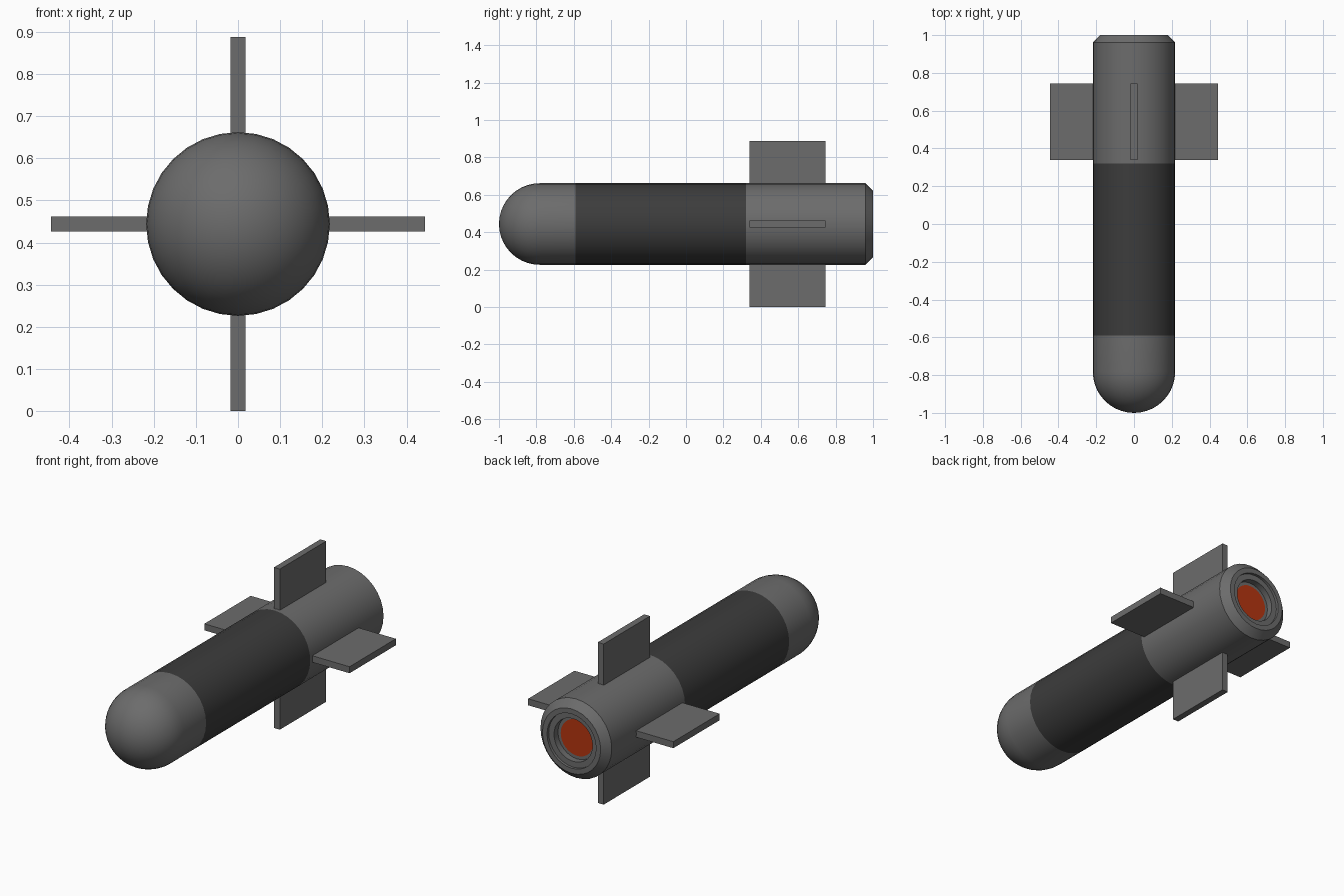
import bpy, bmesh, math
from mathutils import Matrix

if "Cube" in bpy.data.objects:
    bpy.data.objects.remove(bpy.data.objects["Cube"])

CZ = 0.444      # height of the body axis
R = 0.218       # body radius
REACH = 0.444   # fin tip distance from the axis
SIDES = 32


def material(name, rgb):
    m = bpy.data.materials.new(name)
    m.diffuse_color = (*rgb, 1)
    m.use_nodes = True
    m.node_tree.nodes["Principled BSDF"].inputs["Base Color"].default_value = m.diffuse_color
    return m


grey = material("mid_grey", (0.15, 0.15, 0.15))
dark = material("dark_grey", (0.045, 0.045, 0.045))
orange = material("orange_red", (0.46, 0.035, 0.005))


def finish(name, bm, mat, smooth=True):
    bmesh.ops.remove_doubles(bm, verts=bm.verts, dist=1e-5)
    bmesh.ops.recalc_face_normals(bm, faces=bm.faces)
    me = bpy.data.meshes.new(name)
    bm.to_mesh(me)
    bm.free()
    ob = bpy.data.objects.new(name, me)
    bpy.context.collection.objects.link(ob)
    me.materials.append(mat)
    ob.location.z = CZ
    if smooth:
        bpy.ops.object.select_all(action='DESELECT')
        ob.select_set(True)
        bpy.context.view_layer.objects.active = ob
        bpy.ops.object.shade_smooth_by_angle(angle=math.radians(30))
    return ob


def lathe(name, profile, mat):
    """Revolve (radius, y) points around the y axis."""
    bm = bmesh.new()
    vs = [bm.verts.new((r, y, 0)) for r, y in profile]
    es = [bm.edges.new(pair) for pair in zip(vs, vs[1:])]
    bmesh.ops.spin(bm, geom=vs + es, cent=(0, 0, 0), axis=(0, 1, 0),
                   angle=math.tau, steps=SIDES)
    return finish(name, bm, mat)


# rounded nose
arc = [(R * math.sin(a), -1 + R - R * math.cos(a))
       for a in (math.pi / 2 * i / 10 for i in range(11))]
lathe("nose", arc + [(R, -0.59)], grey)

# dark middle section
lathe("body_tube", [(R, -0.59), (R, 0.32)], dark)

# tail with chamfered rim and stepped nozzle recess
lathe("tail", [(R, 0.32), (R, 0.96), (0.178, 1.0), (0.15, 1.0), (0.15, 0.985),
               (0.118, 0.985), (0.118, 0.95), (0.095, 0.95)], grey)

# glowing exhaust disc
bm = bmesh.new()
bmesh.ops.create_circle(bm, cap_ends=True, segments=SIDES, radius=0.1,
                        matrix=Matrix.Translation((0, 0.952, 0))
                        @ Matrix.Rotation(-math.pi / 2, 4, 'X'))
disc = finish("exhaust_disc", bm, orange, smooth=False)
if disc.data.polygons[0].normal.y < 0:
    disc.data.flip_normals()

# four fins around the tail
inner = 0.2
for i, side in enumerate(("top", "left", "bottom", "right")):
    bm = bmesh.new()
    bmesh.ops.create_cube(bm, size=1, matrix=Matrix.Rotation(-i * math.pi / 2, 4, 'Y')
                          @ Matrix.Translation((0, 0.5425, (inner + REACH) / 2))
                          @ Matrix.Diagonal((0.036, 0.405, REACH - inner, 1)))
    finish(side + "_fin", bm, grey, smooth=False)
